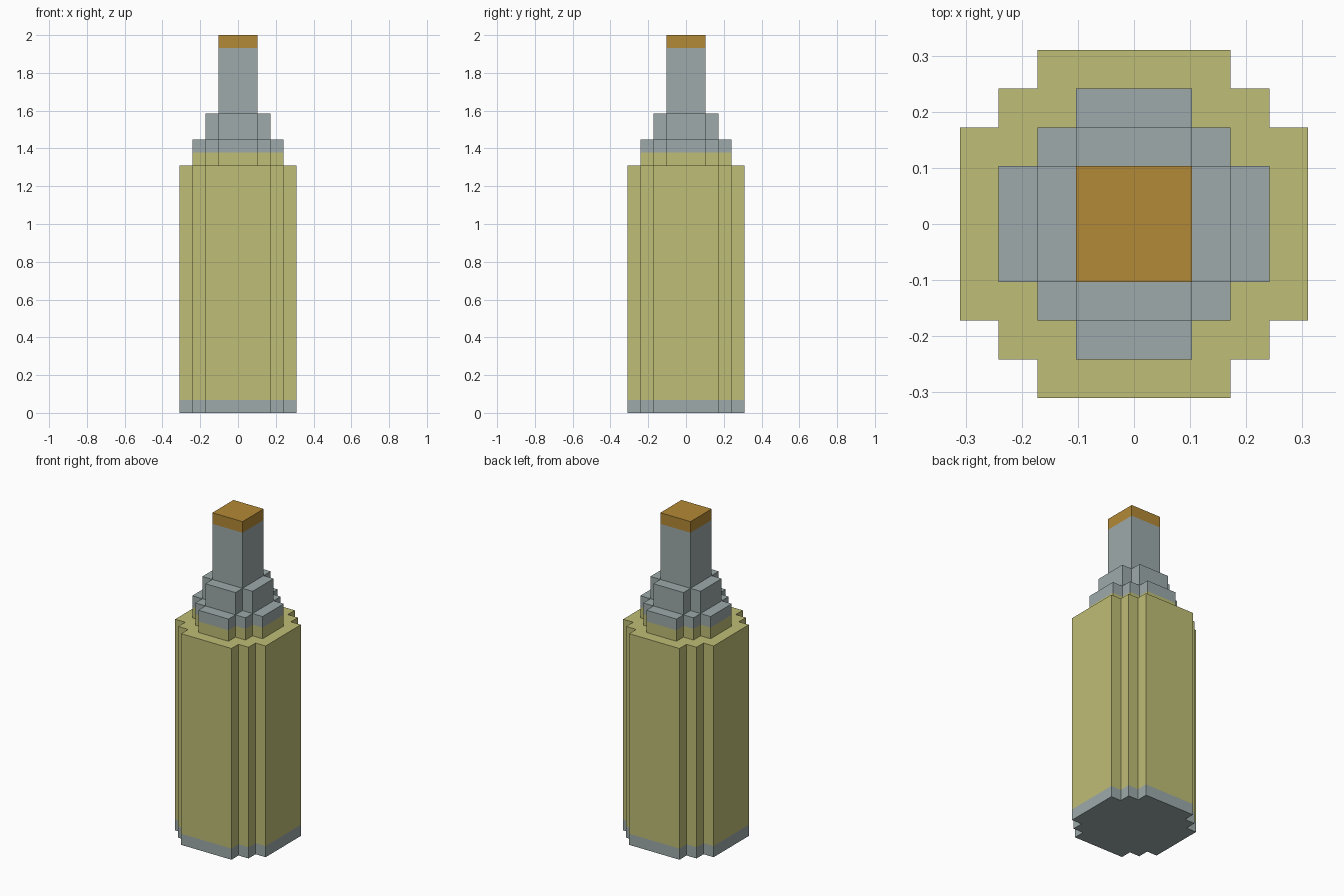
import bpy
import bmesh

cube = bpy.data.objects.get("Cube")
if cube:
    bpy.data.objects.remove(cube, do_unlink=True)

UNIT = 2 / 29  # one block of the stepped grid


def make_material(name, rgb):
    mat = bpy.data.materials.new(name)
    mat.use_nodes = True
    color = (*rgb, 1)
    mat.diffuse_color = color
    mat.node_tree.nodes["Principled BSDF"].inputs["Base Color"].default_value = color
    return mat


olive = make_material("olive yellow", (0.52, 0.51, 0.18))
grey = make_material("blue grey", (0.337, 0.402, 0.402))
copper = make_material("copper orange", (0.45, 0.25, 0.037))


def stepped_outline(half, flat):
    """Round-ish outline: flats of half-width `flat`, single-block steps at the corners."""
    x, y = half, flat
    quarter = [(x, y)]
    while x > flat:
        quarter += [(x - 1, y), (x - 1, y + 1)]
        x, y = x - 1, y + 1
    outline = []
    for _ in range(4):
        outline += quarter
        quarter = [(-py, px) for px, py in quarter]
    return outline


def make_tier(name, half, flat, levels, bands):
    """Extrude the outline through the levels, one material per band."""
    bm = bmesh.new()
    outline = stepped_outline(half, flat)
    rings = [[bm.verts.new((x * UNIT, y * UNIT, z * UNIT)) for x, y in outline]
             for z in levels]
    mats = list(dict.fromkeys(bands))
    count = len(outline)
    for low, high, mat in zip(rings, rings[1:], bands):
        for i in range(count):
            j = (i + 1) % count
            face = bm.faces.new((low[i], low[j], high[j], high[i]))
            face.material_index = mats.index(mat)
    bm.faces.new(rings[0][::-1]).material_index = mats.index(bands[0])
    bm.faces.new(rings[-1]).material_index = mats.index(bands[-1])
    mesh = bpy.data.meshes.new(name)
    bm.to_mesh(mesh)
    bm.free()
    for mat in mats:
        mesh.materials.append(mat)
    obj = bpy.data.objects.new(name, mesh)
    bpy.context.collection.objects.link(obj)
    return obj


# Main case with its grey base rim
make_tier("body", 4.5, 2.5, (0, 1, 19), (grey, olive))
# Stepped shoulder, collar and narrow tipped neck
make_tier("shoulder", 3.5, 1.5, (19, 20, 21), (olive, grey))
make_tier("collar", 2.5, 1.5, (21, 23), (grey,))
make_tier("neck_and_tip", 1.5, 1.5, (23, 28, 29), (grey, copper))
